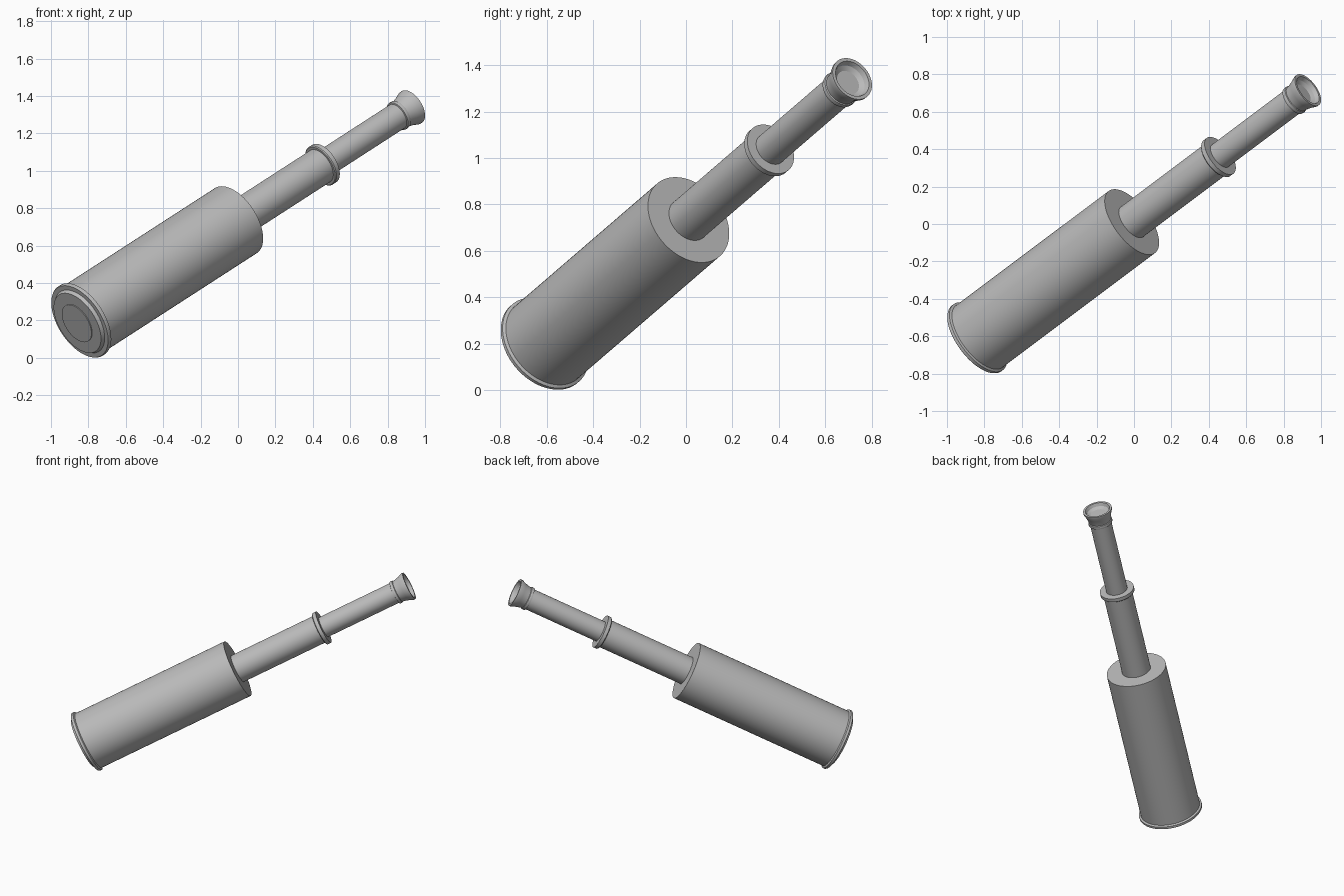
import bpy
import math
from mathutils import Vector

cube = bpy.data.objects.get("Cube")
if cube:
    bpy.data.objects.remove(cube, do_unlink=True)

SIDES = 64
START = Vector((-0.845, -0.614, 0.195))   # centre of the wide end
AXIS = Vector((0.7105, 0.5327, 0.459)).normalized()
TILT = AXIS.to_track_quat('Z', 'Y')

grey = bpy.data.materials.new("plain_grey")
grey.use_nodes = True
colour = (0.5, 0.5, 0.5, 1)
grey.diffuse_color = colour
grey.node_tree.nodes["Principled BSDF"].inputs["Base Color"].default_value = colour


def turned(name, profile):
    """Turn a (radius, distance) profile about the tube axis; radius 0 closes it."""
    verts, faces, rings = [], [], []
    for r, d in profile:
        n = 1 if r == 0 else SIDES
        rings.append([len(verts) + i for i in range(n)])
        verts += [(r * math.cos(math.tau * i / n), r * math.sin(math.tau * i / n), d)
                  for i in range(n)]
    for a, b in zip(rings, rings[1:]):
        for i in range(SIDES):
            j = (i + 1) % SIDES
            corners = [a[i % len(a)], a[j % len(a)], b[j % len(b)], b[i % len(b)]]
            faces.append(list(dict.fromkeys(corners)))
    mesh = bpy.data.meshes.new(name)
    mesh.from_pydata(verts, [], faces)
    mesh.materials.append(grey)
    obj = bpy.data.objects.new(name, mesh)
    bpy.context.collection.objects.link(obj)
    obj.location = START
    obj.rotation_mode = 'QUATERNION'
    obj.rotation_quaternion = TILT
    bpy.ops.object.select_all(action='DESELECT')
    obj.select_set(True)
    bpy.context.view_layer.objects.active = obj
    bpy.ops.object.shade_smooth_by_angle(angle=math.radians(25))
    return obj


# Wide barrel and the stepped cap on its end
turned("main_barrel", [(0, 0.01), (0.207, 0.01), (0.207, 1.173), (0, 1.173)])
turned("front_cap", [(0, -0.02), (0.18, -0.02), (0.19, -0.002), (0.216, -0.002),
                     (0.22, 0.004), (0.22, 0.018), (0.207, 0.024)])
turned("front_lens", [(0, -0.025), (0.113, -0.025), (0.113, -0.01)])

# Middle draw tube with its collar
turned("middle_tube", [(0.1, 1.15), (0.1, 1.82)])
turned("middle_collar", [(0.1, 1.807), (0.114, 1.807), (0.119, 1.812),
                         (0.119, 1.837), (0, 1.837)])

# Thin draw tube, flared eyepiece and recessed eye lens
turned("eye_tube", [(0.074, 1.82), (0.074, 2.42)])
turned("eyepiece", [(0.074, 2.385), (0.082, 2.387), (0.084, 2.397), (0.082, 2.407),
                    (0.077, 2.41), (0.08, 2.425), (0.088, 2.455), (0.1, 2.485),
                    (0.1, 2.497), (0.085, 2.497), (0.076, 2.475), (0.056, 2.462)])
turned("eye_lens", [(0.06, 2.462), (0, 2.462)])
